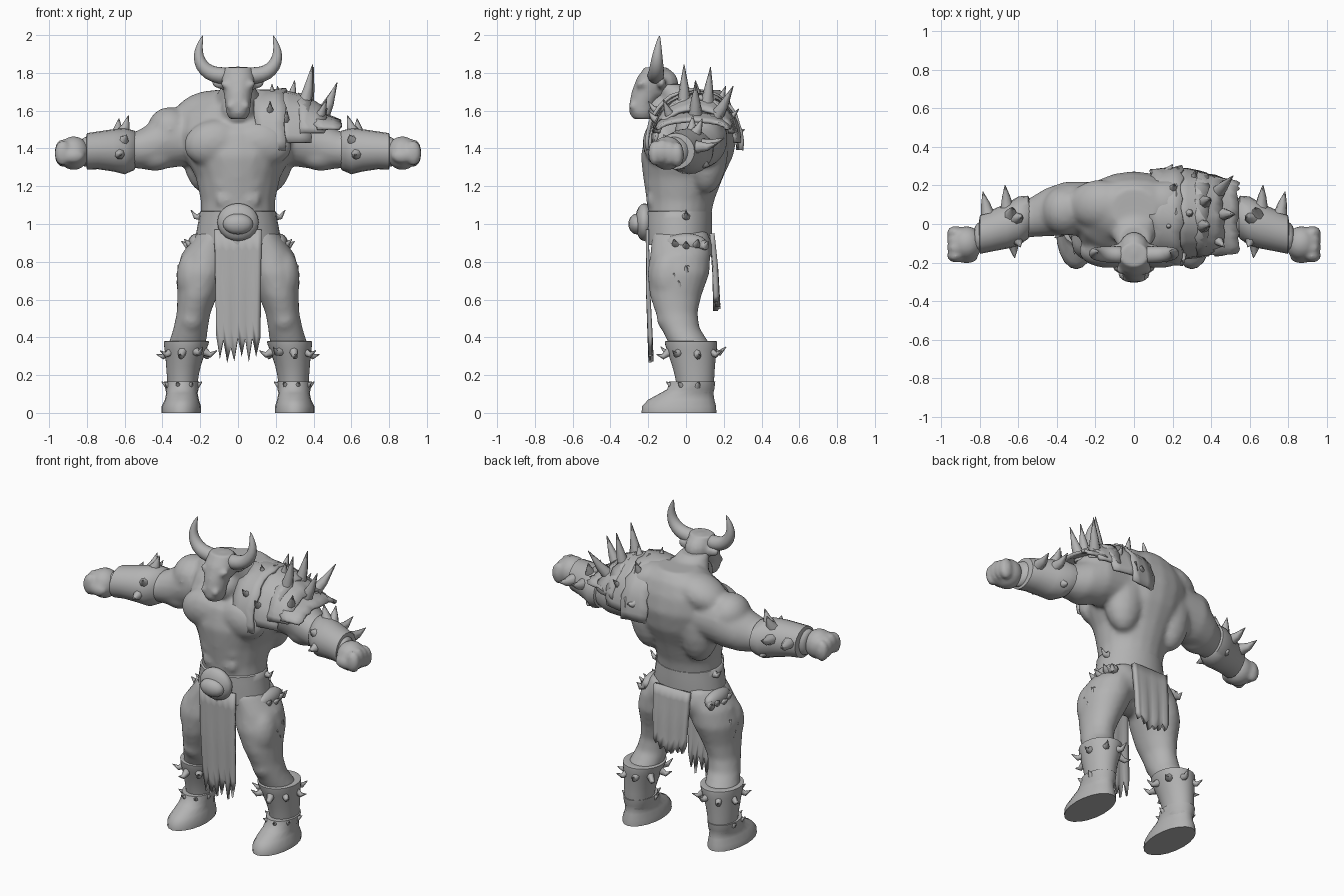
import bpy, bmesh, math, random
from mathutils import Vector, Matrix

random.seed(4)
mat = bpy.data.materials.new("stone grey")
mat.diffuse_color = (0.45, 0.45, 0.45, 1)
SIDES = (1, -1)


def finish(name, bm, sub=0, angle=60, remesh=0, solid=0, soften=4):
    bmesh.ops.recalc_face_normals(bm, faces=bm.faces)
    me = bpy.data.meshes.new(name)
    bm.to_mesh(me)
    bm.free()
    me.materials.append(mat)
    ob = bpy.data.objects.new(name, me)
    bpy.context.collection.objects.link(ob)
    if solid:
        m = ob.modifiers.new("thickness", 'SOLIDIFY')
        m.thickness, m.offset = solid, 0
    if sub:
        ob.modifiers.new("round", 'SUBSURF').levels = sub
    if remesh:
        m = ob.modifiers.new("blend", 'REMESH')
        m.mode, m.voxel_size, m.use_smooth_shade = 'VOXEL', remesh, True
        m = ob.modifiers.new("soften", 'SMOOTH')
        m.factor, m.iterations = 0.5, soften
    bpy.ops.object.select_all(action='DESELECT')
    ob.select_set(True)
    bpy.context.view_layer.objects.active = ob
    bpy.ops.object.shade_smooth_by_angle(angle=math.radians(angle))
    return ob


def skin(bm, rings):
    rows = [[bm.verts.new(p) for p in r] for r in rings]
    n = len(rows[0])
    for a, b in zip(rows, rows[1:]):
        for i in range(n):
            j = (i + 1) % n
            bm.faces.new((a[i], a[j], b[j], b[i]))
    bm.faces.new(rows[0][::-1])
    bm.faces.new(rows[-1])


def loft(bm, secs, axis='z', n=20):
    """Rings (x, y, z, ra, rb): flat rings for z, upright rings for x."""
    rings = []
    for x, y, z, a, b in secs:
        r = []
        for i in range(n):
            t = math.tau * i / n
            c, s = a * math.cos(t), b * math.sin(t)
            r.append((x + c, y + s, z) if axis == 'z' else (x, y + c, z + s))
        rings.append(r)
    skin(bm, rings)


def tube(bm, pts, n=8):
    """Round tapering tube through points (x, y, z, radius)."""
    P = [Vector(p[:3]) for p in pts]
    rings = []
    for i, p in enumerate(P):
        d = (P[min(i + 1, len(P) - 1)] - P[max(i - 1, 0)]).normalized()
        q = Vector((0, 0, 1)).rotation_difference(d)
        rings.append([p + q @ Vector((math.cos(math.tau * k / n), math.sin(math.tau * k / n), 0)) * pts[i][3]
                      for k in range(n)])
    skin(bm, rings)


def ball(bm, c, r, rot=(0, 0, 0)):
    m = Matrix.Translation(c)
    for ang, ax in zip(rot, 'XYZ'):
        m = m @ Matrix.Rotation(math.radians(ang), 4, ax)
    bmesh.ops.create_uvsphere(bm, u_segments=16, v_segments=10, radius=1, matrix=m @ Matrix.Diagonal((*r, 1)))


def spike(bm, base, tip, r, bend=0.02):
    a, b = Vector(base), Vector(tip)
    m = a.lerp(b, 0.5) - Vector((0, 0, bend))
    tube(bm, [(*a, r), (*m, r * 0.62), (*b, 0.002)], 7)


# body: torso, muscles, arms and legs blended into one skin
bm = bmesh.new()
loft(bm, [(0, -.03, .86, .2, .15), (0, -.04, 1, .195, .165), (0, -.03, 1.12, .197, .178), (0, -.015, 1.25, .225, .213),
          (0, .005, 1.36, .285, .245), (0, .03, 1.48, .32, .245), (0, .06, 1.58, .31, .2),
          (0, .08, 1.66, .23, .15), (0, .08, 1.71, .12, .11)])
loft(bm, [(0, .08, 1.5, .15, .14), (0, -.01, 1.65, .13, .12), (0, -.09, 1.74, .085, .085)])
ball(bm, (0, -.12, 1.6), (.09, .09, .09))
ball(bm, (0, -.06, .87), (.17, .12, .12))
for s in SIDES:
    ball(bm, (s * .13, -.14, 1.43), (.16, .09, .12), (0, s * 12, 0))
    ball(bm, (s * .17, .11, 1.41), (.13, .115, .25))
    ball(bm, (s * .18, .1, 1.6), (.17, .13, .1), (0, s * 18, 0))
    for k in range(3):
        ball(bm, (s * .06, -.185, 1.29 - k * .08), (.06, .026, .045))
    ball(bm, (s * .36, .07, 1.5), (.12, .13, .12), (0, s * 25, 0))
    loft(bm, [(s * .2, .08, 1.46, .14, .14), (s * .36, .08, 1.45, .14, .155), (s * .46, .06, 1.41, .125, .125),
              (s * .55, .03, 1.39, .1, .095), (s * .64, 0, 1.4, .115, .105), (s * .74, -.03, 1.39, .1, .095),
              (s * .83, -.08, 1.38, .07, .075)], 'x')
    ball(bm, (s * .44, .04, 1.36), (.11, .09, .08))
    loft(bm, [(s * .12, -.03, .95, .1, .15), (s * .165, -.03, .84, .135, .16), (s * .19, -.04, .74, .137, .165),
              (s * .215, -.055, .62, .107, .137), (s * .235, -.05, .53, .09, .112), (s * .25, -.03, .45, .092, .102),
              (s * .27, .02, .36, .1, .11), (s * .29, .04, .2, .08, .09)])
    ball(bm, (s * .245, -.1, .5), (.065, .055, .07))
    ball(bm, (s * .235, -.09, .72), (.092, .1, .15))
    ball(bm, (s * .11, .05, .87), (.11, .09, .11))
finish("body", bm, remesh=.015, angle=80, soften=7)

# fists with knuckles and thumb
for s in SIDES:
    bm = bmesh.new()
    ball(bm, (s * .87, -.1, 1.375), (.085, .09, .09))
    for k in range(4):
        ball(bm, (s * .927, -.165 + k * .04, 1.383 - abs(k - 1) * .008), (.045, .035, .067))
    ball(bm, (s * .87, -.17, 1.36), (.06, .035, .04))
    finish("left_fist" if s > 0 else "right_fist", bm, remesh=.012, angle=80)

# head: cranium, muzzle, brow and ears
bm = bmesh.new()
ball(bm, (0, -.15, 1.745), (.085, .11, .09))
loft(bm, [(0, -.23, 1.555, .045, .05), (0, -.235, 1.59, .064, .066), (0, -.23, 1.64, .068, .07),
          (0, -.2, 1.7, .077, .088), (0, -.17, 1.77, .092, .092), (0, -.16, 1.83, .075, .06)])
for s in SIDES:
    ball(bm, (s * .05, -.235, 1.73), (.045, .03, .022), (0, -s * 25, 0))
    ball(bm, (s * .035, -.28, 1.625), (.026, .022, .025))
    ball(bm, (s * .095, -.13, 1.745), (.045, .025, .03), (0, -s * 12, 0))
finish("head", bm, remesh=.011, angle=80, soften=4)

# horns
for s in SIDES:
    bm = bmesh.new()
    tube(bm, [(s * x, y, z, r) for x, y, z, r in (
        (.04, -.16, 1.785, .05), (.1, -.16, 1.785, .047), (.155, -.157, 1.8, .044), (.195, -.155, 1.84, .038),
        (.212, -.152, 1.89, .029), (.205, -.147, 1.945, .018), (.185, -.14, 2.0, .003))], 10)
    finish("left_horn" if s > 0 else "right_horn", bm, sub=1)

# belt and round buckle
bm = bmesh.new()
loft(bm, [(0, -.04, .89, .228, .172), (0, -.04, .95, .222, .178), (0, -.04, 1.03, .207, .178),
          (0, -.04, 1.065, .202, .178), (0, -.04, 1.07, .19, .165)], n=28)
finish("belt", bm)
bm = bmesh.new()
ball(bm, (0, -.22, 1.01), (.11, .05, .1))
ball(bm, (0, -.26, 1.0), (.08, .045, .055))
finish("buckle", bm, angle=80)


def cloth(name, half, top, bottom, ys, ragged, thick, cols=12):
    """Hanging cloth with a ragged hem; ys = depth at top, middle, hem."""
    bm = bmesh.new()
    grid = []
    for i in range(cols + 1):
        u = -1 + 2 * i / cols
        hem = bottom + (random.uniform(.6, 1) * ragged if i % 2 == 0 else random.uniform(0, .4) * ragged)
        hem += .05 * u * u
        col = []
        for k in range(7):
            v = k / 6
            y = ys[0] + (ys[1] - ys[0]) * min(1, 2 * v) + (ys[2] - ys[1]) * max(0, 2 * v - 1)
            y += .006 * math.sin(i * 1.6) * v
            col.append(bm.verts.new((u * half * (1 - .08 * v), y, top + (hem - top) * v)))
        grid.append(col)
    for a, b in zip(grid, grid[1:]):
        for k in range(6):
            bm.faces.new((a[k], a[k + 1], b[k + 1], b[k]))
    finish(name, bm, solid=thick)


cloth("front_loincloth", .125, .97, .245, (-.205, -.2, -.185), .16, .016)
cloth("back_loincloth", .125, .95, .53, (.138, .155, .163), .06, .026)

# boots, feet, hip patches and their spikes
for s in SIDES:
    side = "left" if s > 0 else "right"
    bm = bmesh.new()
    loft(bm, [(s * .295, .05, .05, .078, .095), (s * .295, .05, .16, .08, .1), (s * .29, .04, .25, .092, .114),
              (s * .277, .03, .335, .112, .135), (s * .272, .025, .39, .128, .147), (s * .27, .025, .375, .105, .12)])
    finish(side + "_boot", bm, sub=1)
    bm = bmesh.new()
    loft(bm, [(s * .3, -.037, 0, .105, .198), (s * .3, -.037, .035, .104, .196), (s * .297, -.025, .07, .09, .175),
              (s * .297, .005, .105, .083, .14), (s * .297, .025, .125, .088, .125), (s * .297, .035, .165, .09, .12),
              (s * .297, .05, .165, .07, .09)])
    finish(side + "_foot", bm, angle=45)
    bm = bmesh.new()
    for k in range(8):
        t = math.tau * (k + .3) / 8
        c, d = math.cos(t), math.sin(t)
        spike(bm, (s * (.272 + .095 * c), .028 + .12 * d, .325),
              (s * (.272 + .165 * c), .028 + .19 * d, .31 + .02 * (k % 3)), .024)
        if d < .5:
            spike(bm, (s * (.297 + .07 * c), .035 + .1 * d, .135), (s * (.297 + .11 * c), .035 + .145 * d, .165), .02, 0)
    finish(side + "_boot_spikes", bm)
    bm = bmesh.new()
    ball(bm, (s * .22, 0, .9), (.045, .11, .05), (0, -s * 15, 0))
    for y, z, l in ((-.05, .9, .05), (.0, .89, .065), (.05, .9, .05), (.09, .89, .03),
                    (-.05, .72, .03), (0, .76, .025), (-.03, .68, .03)):
        x = .235 if z > .8 else .295
        spike(bm, (s * x, y, z), (s * (x + l), y * 1.3, z + .02), .03)
    spike(bm, (s * .2, .0, 1.04), (s * .25, .0, 1.075), .022)
    finish(side + "_hip_spikes", bm)

    # forearm guards with flared rims and spikes
    bm = bmesh.new()
    loft(bm, [(s * .54, .035, 1.395, .09, .09), (s * .55, .035, 1.39, .112, .105), (s * .6, .015, 1.385, .128, .122),
              (s * .66, -.01, 1.39, .118, .112), (s * .74, -.035, 1.39, .108, .1), (s * .8, -.055, 1.385, .1, .096),
              (s * .805, -.055, 1.385, .07, .07)], 'x')
    finish(side + "_arm_guard", bm, angle=50)
    bm = bmesh.new()
    for x, y, t, l, lean in ((.61, .02, 85, .07, -.03), (.64, 0, 62, .075, -.01), (.66, -.01, 15, .11, .01),
                             (.76, -.04, 8, .1, .025), (.63, .01, 190, .08, -.01), (.61, .01, 150, .04, -.02),
                             (.61, .01, -40, .04, 0)):
        c, d = math.cos(math.radians(t)), math.sin(math.radians(t))
        spike(bm, (s * x, y + .095 * c, 1.395 + .09 * d),
              (s * (x + lean), y + (.11 + l) * c, 1.4 + (.105 + l) * d), .036, .01)
    finish(side + "_arm_spikes", bm)

# layered shoulder armour: overlapping arched plates with uneven rims
bands = [("inner_plate", (.04, 1.43, .235, .27, .09), (.045, 1.43, .25, .28, .25), -8),
         ("middle_plate", (.055, 1.43, .235, .275, .22), (.05, 1.43, .21, .235, .38), 0),
         ("outer_plate", (.05, 1.46, .215, .225, .32), (.045, 1.47, .19, .135, .46), 5),
         ("rim_plate", (.04, 1.5, .2, .09, .41), (.035, 1.5, .18, .045, .54), 0)]
for name, a, b, low in bands:
    bm = bmesh.new()
    rows = []
    for k in range(4):
        f = k / 3
        y0, z0, ry, rz, x = (p + (q - p) * f for p, q in zip(a, b))
        row = []
        for i in range(21):
            t = math.radians(low + (180 - 2 * low) * i / 20)
            g = 1 + random.uniform(-.015, .02)
            row.append(bm.verts.new((x + random.uniform(-.01, .01), y0 + ry * g * math.cos(t), z0 + rz * g * math.sin(t))))
        rows.append(row)
    for p, q in zip(rows, rows[1:]):
        for i in range(20):
            bm.faces.new((p[i], p[i + 1], q[i + 1], q[i]))
    finish("shoulder_" + name, bm, solid=.018, angle=60)

# shoulder spikes, large ones first
bm = bmesh.new()
for base, tip, r in (((.35, -.01, 1.63), (.395, -.01, 1.845), .04), ((.36, .11, 1.62), (.4, .13, 1.83), .04),
                     ((.44, .05, 1.56), (.525, .05, 1.75), .042), ((.42, .15, 1.55), (.515, .25, 1.73), .042),
                     ((.42, -.07, 1.55), (.47, -.12, 1.66), .035), ((.28, .06, 1.67), (.3, .05, 1.76), .03),
                     ((.2, .17, 1.64), (.21, .21, 1.73), .03), ((.18, .0, 1.68), (.18, -.02, 1.74), .025),
                     ((.3, .2, 1.54), (.32, .28, 1.61), .03), ((.17, .26, 1.5), (.2, .31, 1.5), .03),
                     ((.25, -.15, 1.55), (.26, -.2, 1.6), .025), ((.17, -.15, 1.6), (.17, -.2, 1.65), .022)):
    spike(bm, base, tip, r, .012)
finish("shoulder_spikes", bm)
